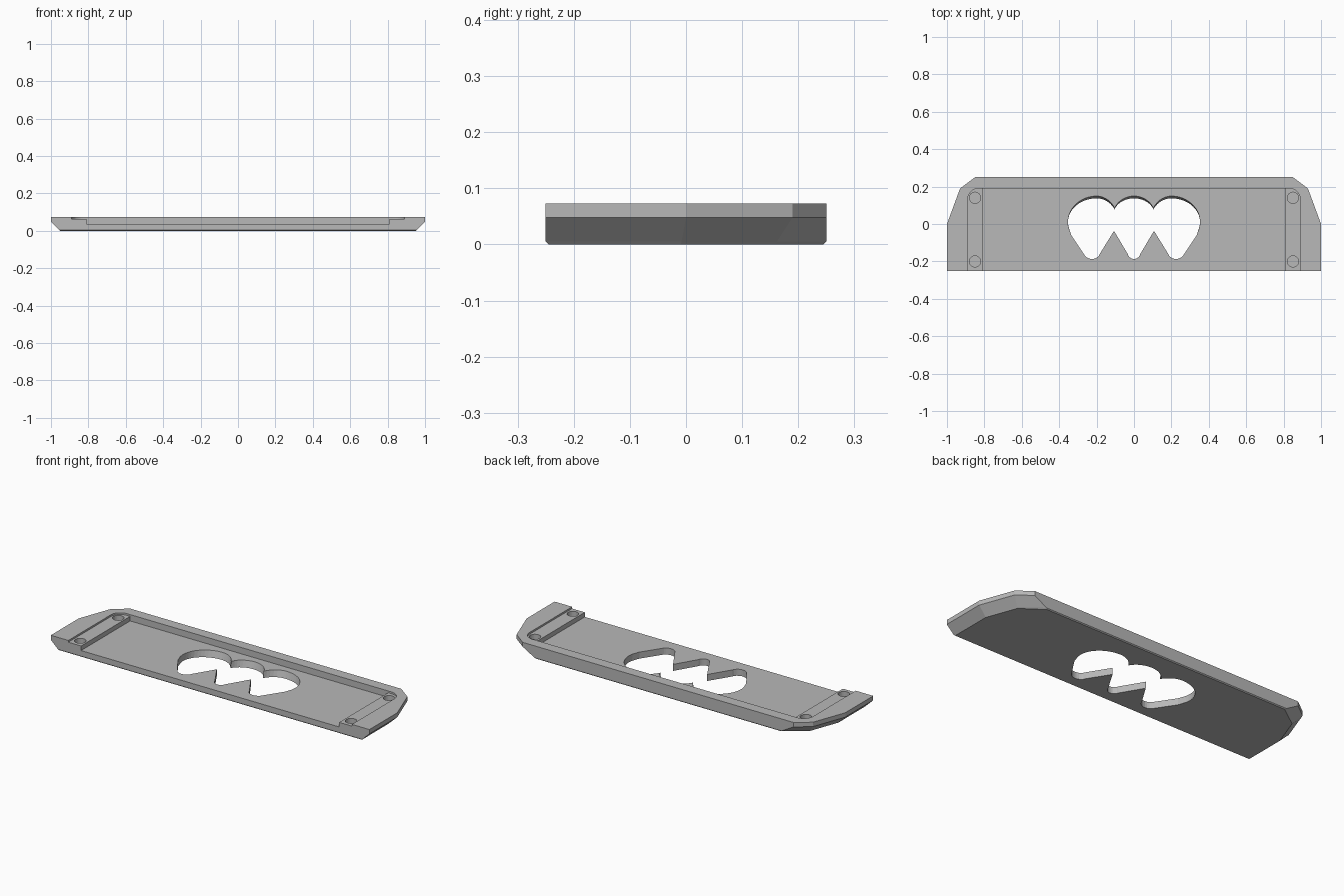
import bpy, bmesh
from math import sin, cos, pi, radians

if "Cube" in bpy.data.objects:
    bpy.data.objects.remove(bpy.data.objects["Cube"])

grey = bpy.data.materials.new("plain grey")
grey.use_nodes = True
grey.diffuse_color = (0.48, 0.48, 0.48, 1)
grey.node_tree.nodes["Principled BSDF"].inputs["Base Color"].default_value = (0.48, 0.48, 0.48, 1)


def loft(name, rings):
    """Solid through a list of (outline, z) rings with the same point count."""
    bm = bmesh.new()
    loops = [[bm.verts.new((x, y, z)) for x, y in pts] for pts, z in rings]
    n = len(loops[0])
    bm.faces.new(loops[0])
    bm.faces.new(loops[-1])
    for a, b in zip(loops, loops[1:]):
        for i in range(n):
            j = (i + 1) % n
            bm.faces.new((a[i], a[j], b[j], b[i]))
    bmesh.ops.recalc_face_normals(bm, faces=bm.faces)
    mesh = bpy.data.meshes.new(name)
    bm.to_mesh(mesh)
    bm.free()
    mesh.materials.append(grey)
    obj = bpy.data.objects.new(name, mesh)
    bpy.context.collection.objects.link(obj)
    return obj


def mirrored(half):
    """Close an outline given on the +x side by its reflection."""
    return half + [(-x, y) for x, y in reversed(half) if abs(x) > 1e-6]


def arc(cx, cy, rx, ry, start, end, steps):
    angles = [radians(start + (end - start) * i / steps) for i in range(steps + 1)]
    return [(cx + rx * cos(a), cy + ry * sin(a)) for a in angles]


def cut(target, cutter):
    cutter.hide_render = True
    mod = target.modifiers.new("cut", "BOOLEAN")
    mod.operation = "DIFFERENCE"
    mod.solver = "EXACT"
    mod.object = cutter
    bpy.context.view_layer.objects.active = target
    bpy.ops.object.modifier_apply(modifier=mod.name)
    bpy.data.objects.remove(cutter)


# Plate with clipped back corners and sloping ends
TOP, EDGE = 0.073, 0.048
outer = mirrored([(1, -0.25), (1, 0), (0.93, 0.19), (0.85, 0.25)])
inner = mirrored([(0.955, -0.25), (0.955, -0.008), (0.892, 0.162), (0.775, 0.25)])
base = mirrored([(0.95, -0.245), (0.95, -0.009), (0.888, 0.159), (0.767, 0.245)])
plate = loft("plate", [(base, 0), (inner, 0.005), (outer, EDGE), (outer, TOP)])

# Shallow ledge with rounded back corners, open at the front
ledge = mirrored([(0.89, -0.3)] + arc(0.83, 0.13, 0.06, 0.06, 0, 90, 10))
cut(plate, loft("ledge_cutter", [(ledge, 0.063), (ledge, 0.1)]))

# Deep pocket between the ledges
pocket = mirrored([(0.81, -0.3), (0.81, 0.19)])
cut(plate, loft("pocket_cutter", [(pocket, 0.037), (pocket, 0.1)]))

# Blind round holes in the ledges
for x in (-0.85, 0.85):
    for y in (-0.2, 0.14):
        ring = arc(x, y, 0.03, 0.03, 0, 345, 23)
        cut(plate, loft("hole_cutter", [(ring, 0.03), (ring, 0.1)]))


# Three-lobed opening with pointed tabs, its upper wall leaning inward
def opening(lean):
    half = arc(0, -0.15, 0.035, 0.037, -90, -15, 5)
    half += [(0.107, -0.037)]
    half += arc(0.225, -0.145, 0.046, 0.042, 195, 335, 9)
    half += [(0.335, -0.06)]
    half += arc(0.2, 0.01, 0.153, 0.142 - lean, -12, 90, 14)
    half += arc(0.2, 0.01, 0.115, 0.142 - lean, 97, 148, 6)
    half += arc(0, 0.05, 0.11, 0.102 - lean, 25, 90, 8)
    return mirrored(half)


cut(plate, loft("opening_cutter", [(opening(0.018), -0.01), (opening(0), 0.045)]))

for poly in plate.data.polygons:
    poly.use_smooth = False
